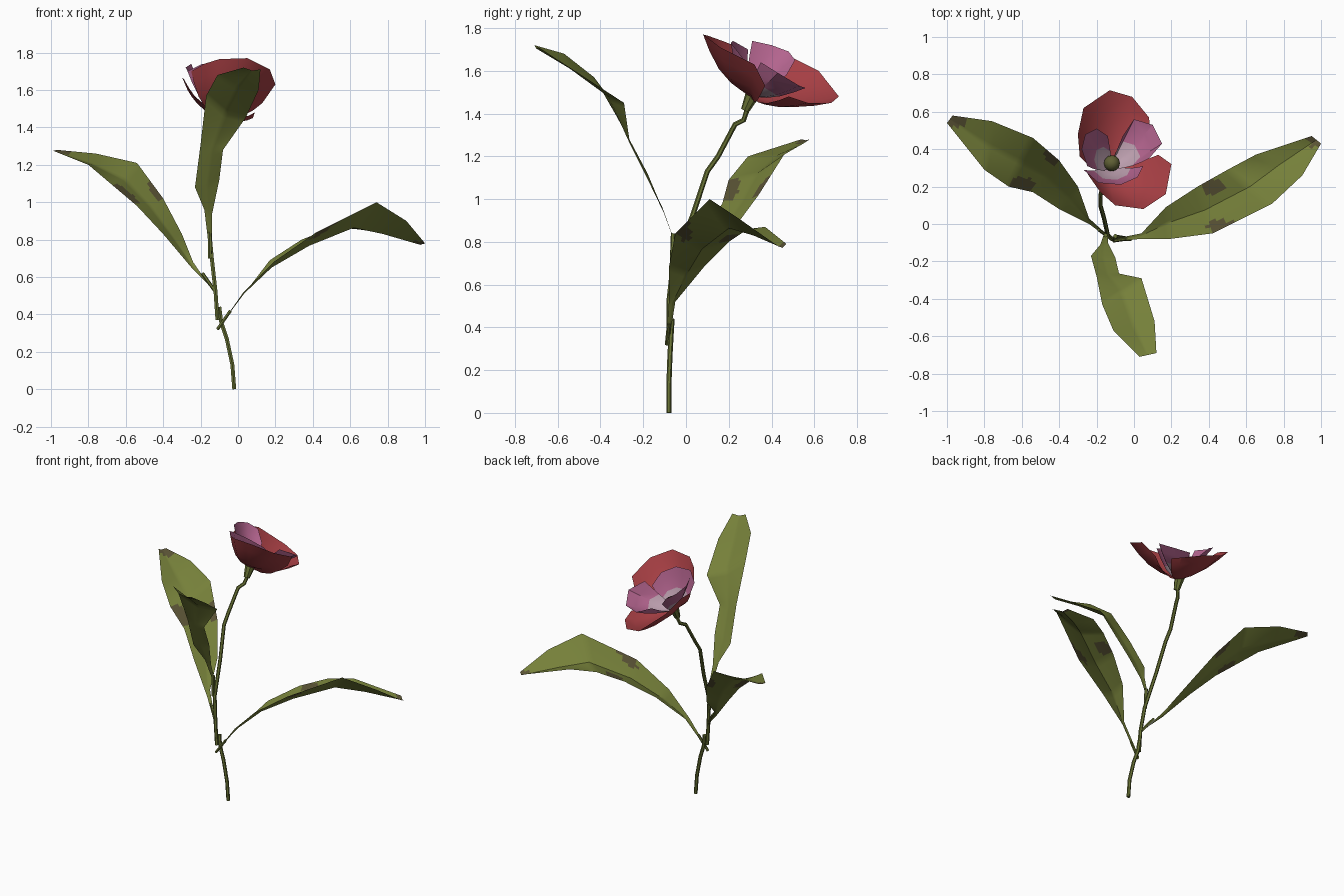
import bpy
import bmesh
import math
from mathutils import Vector

cube = bpy.data.objects.get("Cube")
if cube:
    bpy.data.objects.remove(cube, do_unlink=True)


def material(name, red, green, blue):
    mat = bpy.data.materials.new(name)
    mat.use_nodes = True
    colour = (red, green, blue, 1)
    mat.diffuse_color = colour
    mat.node_tree.nodes["Principled BSDF"].inputs["Base Color"].default_value = colour
    return mat


leaf_green = material("leaf green", 0.18, 0.216, 0.042)
stem_green = material("stem green", 0.14, 0.17, 0.035)
withered_brown = material("withered brown", 0.1, 0.085, 0.035)
petal_red = material("petal red", 0.39, 0.05, 0.058)
petal_pink = material("petal pink", 0.45, 0.127, 0.27)
pale_pink = material("pale pink", 0.51, 0.35, 0.43)
heart_olive = material("heart olive", 0.115, 0.115, 0.035)


def finish(bm, name, materials, angle=35):
    """Turn a bmesh into a named object with smooth shading and sharp edges."""
    mesh = bpy.data.meshes.new(name)
    bm.to_mesh(mesh)
    bm.free()
    for mat in materials:
        mesh.materials.append(mat)
    obj = bpy.data.objects.new(name, mesh)
    bpy.context.collection.objects.link(obj)
    smooth(obj, angle)
    return obj


def smooth(obj, angle=35):
    bpy.ops.object.select_all(action="DESELECT")
    obj.select_set(True)
    bpy.context.view_layer.objects.active = obj
    bpy.ops.object.shade_smooth_by_angle(angle=math.radians(angle))


def tube(name, points, radius, mat):
    """Sweep a round section along a path of points."""
    curve = bpy.data.curves.new(name, "CURVE")
    curve.dimensions = "3D"
    curve.bevel_depth = radius
    curve.bevel_resolution = 1
    curve.use_fill_caps = True
    spline = curve.splines.new("POLY")
    spline.points.add(len(points) - 1)
    for target, point in zip(spline.points, points):
        target.co = (*point, 1)
    curve.materials.append(mat)
    obj = bpy.data.objects.new(name, curve)
    bpy.context.collection.objects.link(obj)
    bpy.ops.object.select_all(action="DESELECT")
    obj.select_set(True)
    bpy.context.view_layer.objects.active = obj
    bpy.ops.object.convert(target="MESH")
    smooth(bpy.context.object, 50)


def grid_faces(bm, rows):
    """Join successive rows of points with faces."""
    verts = [[bm.verts.new(point) for point in row] for row in rows]
    for lower, upper in zip(verts, verts[1:]):
        for i in range(len(lower) - 1):
            bm.faces.new((lower[i], lower[i + 1], upper[i + 1], upper[i]))


def leaf(name, right_edge, left_edge, fold, spots):
    """Blade between two edges, creased along a sunken midrib, with withered spots."""
    rows = []
    for a, b in zip(map(Vector, right_edge), map(Vector, left_edge)):
        midrib = (a + b) / 2 - Vector((0, 0, fold * (a - b).length))
        rows.append((a, midrib, b))
    bm = bmesh.new()
    grid_faces(bm, rows)
    bmesh.ops.subdivide_edges(bm, edges=bm.edges[:], cuts=7, use_grid_fill=True)
    for face in bm.faces:
        centre = face.calc_center_median()
        for x, y, width, depth in spots:
            if math.hypot((centre.x - x) / width, (centre.y - y) / depth) < 1:
                face.material_index = 1
    bm.normal_update()
    finish(bm, name, (leaf_green, withered_brown))


def petal(name, rim, bulge, materials, inner_share=0.55):
    """Cupped petal from the flower base to a rim; the inner part takes slot 1."""
    rim = [Vector(point) for point in rim]
    rows = []
    shares = (0.06, 0.3, inner_share, 0.8, 1)
    for share in shares:
        drop = flower_axis * bulge * math.sin(math.pi * share)
        # the petal widens early, so its sides are drawn out from the middle
        middle = sum(rim, Vector()) / len(rim)
        row = []
        for point in rim:
            spread = (point - middle) * share ** 0.8
            row.append(flower_base + (middle - flower_base) * share + spread - drop)
        rows.append(row)
    bm = bmesh.new()
    grid_faces(bm, rows)
    bm.faces.ensure_lookup_table()
    per_row = len(rim) - 1
    for i, face in enumerate(bm.faces):
        face.material_index = int(i < 2 * per_row and len(materials) > 1)
    bm.normal_update()
    if sum((face.normal.dot(flower_axis) for face in bm.faces)) < 0:
        bmesh.ops.reverse_faces(bm, faces=bm.faces[:])
    finish(bm, name, materials)


# Stem in two overlapping lengths
tube("lower_stem", [(-0.02, -0.08, 0), (-0.03, -0.08, 0.13), (-0.06, -0.075, 0.27),
                    (-0.09, -0.07, 0.36), (-0.1, -0.065, 0.44)], 0.012, stem_green)
tube("upper_stem", [(-0.11, -0.08, 0.37), (-0.12, -0.08, 0.52), (-0.14, -0.06, 0.7),
                    (-0.16, 0.03, 0.92), (-0.18, 0.1, 1.13), (-0.18, 0.15, 1.2),
                    (-0.16, 0.23, 1.35), (-0.14, 0.27, 1.37), (-0.125, 0.29, 1.43)],
     0.012, stem_green)

# Leaf stalks
tube("left_leaf_stalk", [(-0.11, -0.09, 0.32), (-0.04, -0.08, 0.42)], 0.009, stem_green)
tube("right_leaf_stalk", [(-0.12, -0.08, 0.52), (-0.19, -0.03, 0.62)], 0.009, stem_green)
tube("front_leaf_stalk", [(-0.15, -0.065, 0.7), (-0.152, -0.06, 0.84)], 0.011, stem_green)

# Leaves
leaf("left_leaf",
     [(-0.11, -0.095, 0.32), (0.03, -0.08, 0.52), (0.19, -0.08, 0.68), (0.42, -0.05, 0.84),
      (0.74, 0.11, 1.0), (0.9, 0.26, 0.9), (1.0, 0.43, 0.78)],
     [(-0.11, -0.08, 0.33), (0.04, -0.05, 0.52), (0.17, 0.09, 0.69), (0.34, 0.2, 0.8),
      (0.5, 0.29, 0.86), (0.65, 0.37, 0.87), (0.95, 0.47, 0.79)],
     0.2, [(0.42, 0.2, 0.06, 0.04), (0.46, -0.01, 0.07, 0.03), (0.97, 0.45, 0.04, 0.04)])
leaf("right_leaf",
     [(-0.13, -0.07, 0.52), (-0.24, 0.03, 0.68), (-0.3, 0.2, 0.83), (-0.4, 0.34, 1.02),
      (-0.54, 0.46, 1.21), (-0.76, 0.55, 1.26), (-0.97, 0.58, 1.28)],
     [(-0.12, -0.09, 0.52), (-0.24, 0.0, 0.64), (-0.4, 0.08, 0.83), (-0.54, 0.17, 0.98),
      (-0.67, 0.2, 1.09), (-0.8, 0.29, 1.2), (-1.0, 0.54, 1.28)],
     0.1, [(-0.6, 0.21, 0.07, 0.04), (-0.43, 0.36, 0.05, 0.04), (-0.95, 0.55, 0.06, 0.03)])
leaf("front_leaf",
     [(-0.163, -0.06, 0.82), (-0.18, -0.11, 0.96), (-0.23, -0.17, 1.08), (-0.2, -0.28, 1.31),
      (-0.17, -0.43, 1.57), (-0.11, -0.57, 1.68), (0.03, -0.71, 1.72)],
     [(-0.14, -0.06, 0.82), (-0.14, -0.1, 0.93), (-0.1, -0.18, 1.12), (-0.08, -0.265, 1.28),
      (0.04, -0.29, 1.45), (0.11, -0.52, 1.6), (0.12, -0.69, 1.71)],
     0.12, [])

# Flower: calyx, red outer petals, pink inner petals and a round heart
flower_base = Vector((-0.12, 0.3, 1.48))
flower_axis = Vector((0.05, 0.4, 0.85)).normalized()

bm = bmesh.new()
bmesh.ops.create_cone(bm, cap_ends=True, segments=8, radius1=0.02, radius2=0.035, depth=0.09)
calyx = finish(bm, "calyx", (stem_green,))
calyx.location = (-0.123, 0.295, 1.455)
calyx.rotation_euler = flower_axis.to_track_quat("Z", "Y").to_euler()

petal("back_outer_petal",
      [(-0.29, 0.36, 1.66), (-0.3, 0.48, 1.67), (-0.27, 0.62, 1.6), (-0.13, 0.715, 1.48),
       (-0.01, 0.68, 1.45), (0.08, 0.57, 1.45), (0.09, 0.48, 1.48)], 0.03, (petal_red,))
petal("front_outer_petal",
      [(-0.25, 0.27, 1.7), (-0.18, 0.17, 1.74), (-0.1, 0.1, 1.765), (0.05, 0.08, 1.77),
       (0.17, 0.16, 1.71), (0.2, 0.32, 1.63), (0.13, 0.37, 1.53)], 0.04, (petal_red,))

pinks = (petal_pink, pale_pink)
petal("left_inner_petal",
      [(0.08, 0.35, 1.64), (0.15, 0.43, 1.59), (0.1, 0.53, 1.53), (0.0, 0.56, 1.52),
       (-0.06, 0.47, 1.53)], 0.02, pinks)
petal("right_inner_petal",
      [(-0.25, 0.31, 1.74), (-0.28, 0.4, 1.72), (-0.26, 0.48, 1.69), (-0.2, 0.51, 1.65),
       (-0.14, 0.47, 1.58)], 0.02, pinks)
petal("front_inner_petal",
      [(-0.27, 0.29, 1.7), (-0.19, 0.22, 1.74), (-0.07, 0.21, 1.73), (0.02, 0.25, 1.68),
       (0.05, 0.31, 1.6)], 0.025, pinks)

bm = bmesh.new()
bmesh.ops.create_uvsphere(bm, u_segments=12, v_segments=8, radius=0.043)
heart = finish(bm, "flower_heart", (heart_olive,))
heart.location = (-0.118, 0.325, 1.53)
